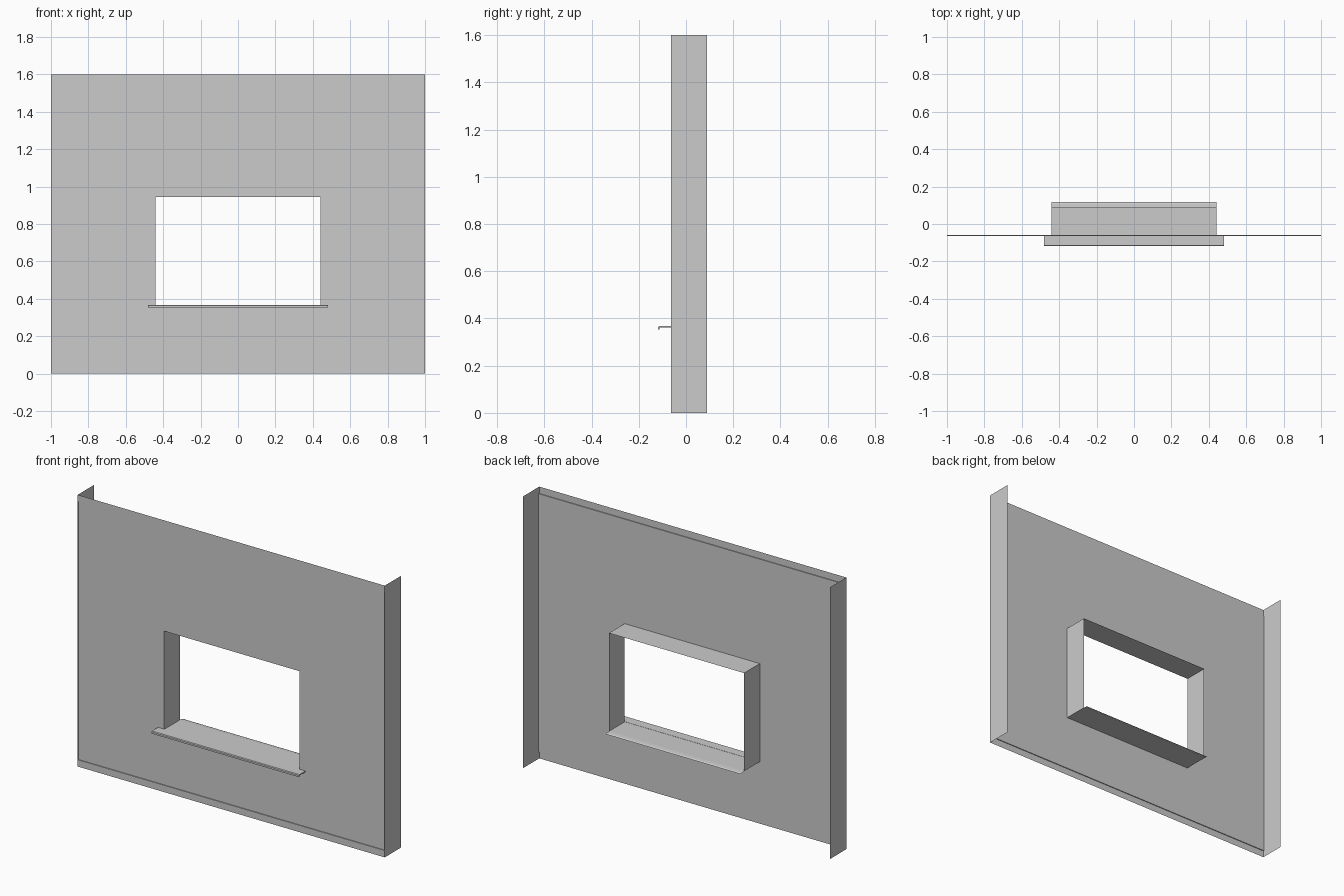
import bpy

if "Cube" in bpy.data.objects:
    bpy.data.objects.remove(bpy.data.objects["Cube"])

WALL_Y, BAND_Y, BACK_Y = -0.058, -0.063, 0.088   # sheet, hem bands, rear edge
TOP, HEM = 1.6, 0.04
WX, WZ0, WZ1 = 0.44, 0.367, 0.945                # window opening


def add_mesh(name, verts, faces):
    me = bpy.data.meshes.new(name)
    me.from_pydata(verts, [], faces)
    me.update()
    ob = bpy.data.objects.new(name, me)
    bpy.context.collection.objects.link(ob)
    return ob


def sweep_x(name, profile, half, closed=False):
    """Extrude a (y, z) profile from -half to +half along x."""
    n = len(profile)
    verts = [(s * half, y, z) for s in (-1, 1) for y, z in profile]
    faces = [(i, n + i, n + (i + 1) % n, (i + 1) % n)
             for i in range(n if closed else n - 1)]
    if closed:
        faces += [tuple(range(n)), tuple(reversed(range(n, 2 * n)))]
    return add_mesh(name, verts, faces)


# front sheet: 3 x 3 grid of panels with the middle one left open
xs = (-1, -WX, WX, 1)
zs = (HEM, WZ0, WZ1, TOP - HEM)
add_mesh("wall_sheet",
         [(x, WALL_Y, z) for z in zs for x in xs],
         [(r * 4 + c, r * 4 + c + 1, r * 4 + c + 5, r * 4 + c + 4)
          for r in range(3) for c in range(3) if (r, c) != (1, 1)])

# stepped hem bands along the top and bottom edges
sweep_x("top_band", [(WALL_Y, TOP - HEM), (BAND_Y, TOP - HEM), (BAND_Y, TOP)], 1)
sweep_x("bottom_band", [(BAND_Y, 0), (BAND_Y, HEM), (WALL_Y, HEM)], 1)

# side returns and window jambs
for side, s in (("left", -1), ("right", 1)):
    for name, x, y, z0, z1 in (("side_flange", 1, BAND_Y, 0, TOP),
                               ("window_jamb", WX, WALL_Y, WZ0, WZ1)):
        add_mesh(f"{side}_{name}",
                 [(s * x, y, z0), (s * x, BACK_Y, z0),
                  (s * x, BACK_Y, z1), (s * x, y, z1)],
                 [(0, 1, 2, 3) if s > 0 else (3, 2, 1, 0)])

# window head
sweep_x("window_head", [(WALL_Y, WZ1), (BACK_Y, WZ1)], WX)

# sill lining with a slightly dropped rear lip
sweep_x("sill_lining", [(WALL_Y, WZ0), (BACK_Y, WZ0), (0.108, WZ0 - 0.002),
                        (0.118, WZ0 - 0.006)], WX)

# projecting sill nose with a turned-down front edge
sweep_x("sill_nose", [(WALL_Y, 0.368), (-0.114, 0.368), (-0.118, 0.364),
                      (-0.118, 0.354), (-0.112, 0.354), (-0.112, 0.362),
                      (WALL_Y, 0.362)], 0.48, closed=True)
